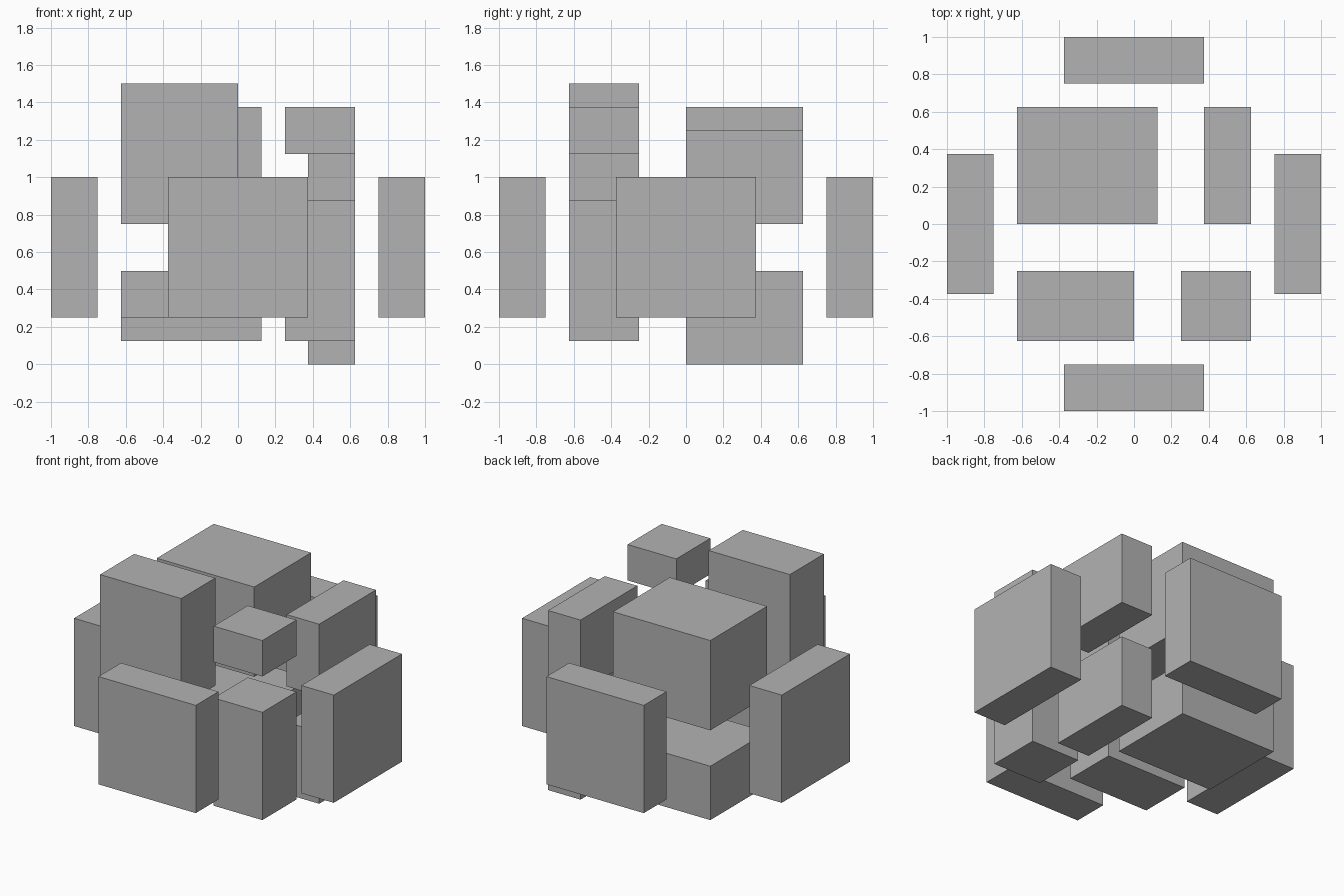
import bpy
import bmesh
import math
from mathutils import Matrix, Vector

if "Cube" in bpy.data.objects:
    bpy.data.objects.remove(bpy.data.objects["Cube"])

grey = bpy.data.materials.new("plain grey")
grey.diffuse_color = (0.45, 0.45, 0.45, 1)
grey.use_nodes = True
grey.node_tree.nodes["Principled BSDF"].inputs["Base Color"].default_value = grey.diffuse_color


def box(name, x, y, z, turn=0):
    """Box spanning the given (min, max) ranges, turned about the z axis."""
    lo, hi = Vector((x[0], y[0], z[0])), Vector((x[1], y[1], z[1]))
    bm = bmesh.new()
    bmesh.ops.create_cube(bm, size=1)
    bmesh.ops.scale(bm, vec=hi - lo, verts=bm.verts)
    bmesh.ops.translate(bm, vec=(lo + hi) / 2, verts=bm.verts)
    bmesh.ops.rotate(bm, cent=(0, 0, 0), verts=bm.verts,
                     matrix=Matrix.Rotation(math.radians(turn), 3, 'Z'))
    mesh = bpy.data.meshes.new(name)
    bm.to_mesh(mesh)
    bm.free()
    mesh.materials.append(grey)
    obj = bpy.data.objects.new(name, mesh)
    bpy.context.collection.objects.link(obj)


# Four equal side slabs, one per side
for i, side in enumerate(("front", "right", "back", "left")):
    box(f"{side}_slab", (-0.375, 0.375), (-1, -0.75), (0.25, 1), 90 * i)

# Four corner columns, each split into a lower and an upper block
columns = {
    "front_left": ((-0.625, 0), (-0.625, -0.25), (0.25, 0.5), (0.75, 1.5)),
    "front_right": ((0.25, 0.625), (-0.625, -0.25), (0.125, 0.875), (1.125, 1.375)),
    "back_left": ((-0.625, 0.125), (0, 0.625), (0.125, 0.5), (0.75, 1.375)),
    "back_right": ((0.375, 0.625), (0, 0.625), (0, 0.5), (0.75, 1.25)),
}
for corner, (x, y, lower, upper) in columns.items():
    box(f"{corner}_lower_block", x, y, lower)
    box(f"{corner}_upper_block", x, y, upper)
